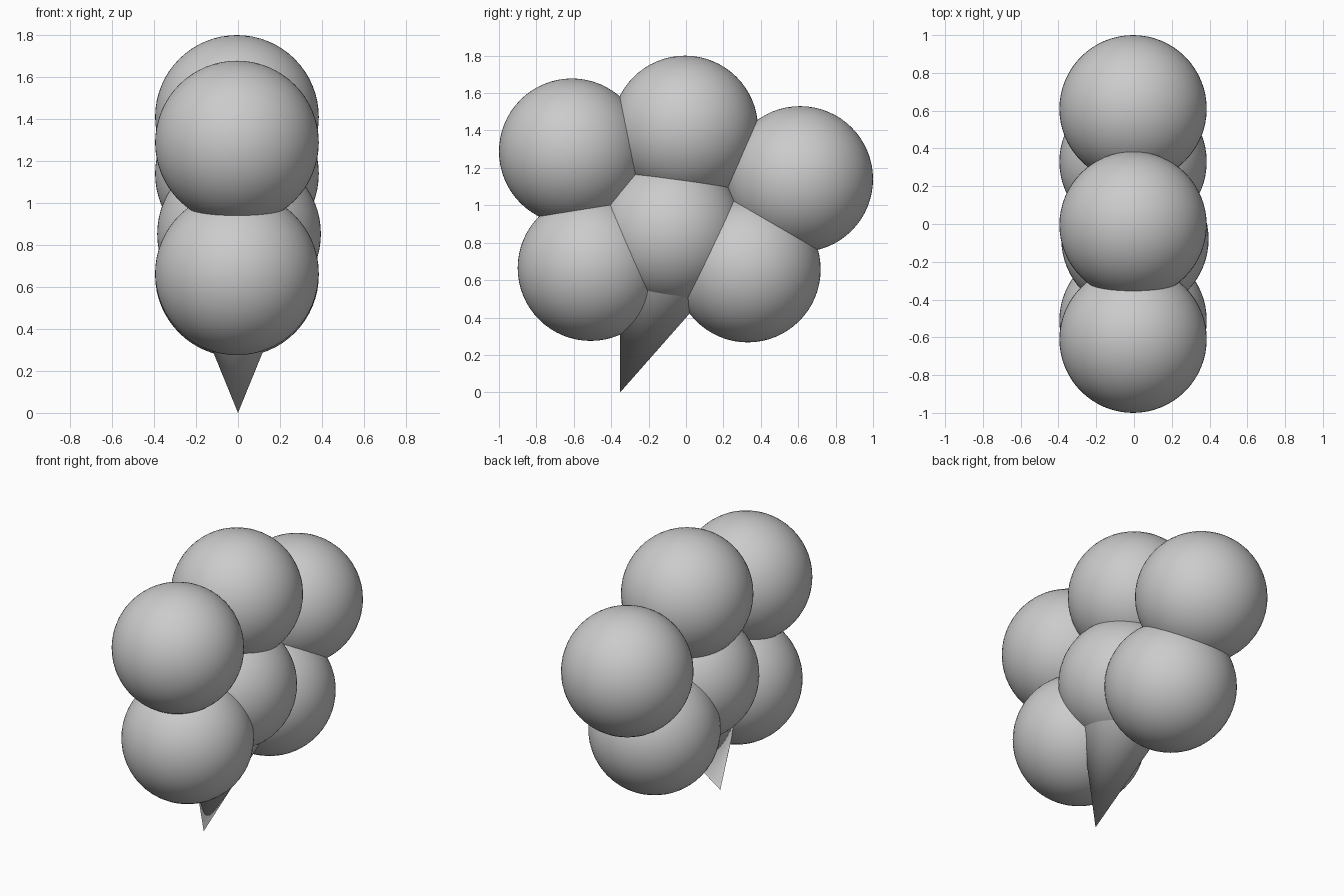
import bpy
import math
from mathutils import Vector

if "Cube" in bpy.data.objects:
    bpy.data.objects.remove(bpy.data.objects["Cube"])

R = 0.39


def smooth(obj):
    for p in obj.data.polygons:
        p.use_smooth = True


def puff(name, x, y, z):
    bpy.ops.mesh.primitive_uv_sphere_add(segments=64, ring_count=32, radius=R, location=(x, y, z))
    obj = bpy.context.object
    obj.name = name
    smooth(obj)


# Cloud puffs: five around one centre puff
puff("puff_top_front", -0.005, -0.61, 1.288)
puff("puff_top_middle", -0.005, -0.005, 1.41)
puff("puff_top_back", -0.005, 0.61, 1.14)
puff("puff_bottom_front", -0.005, -0.51, 0.665)
puff("puff_bottom_back", -0.005, 0.33, 0.657)
puff("puff_centre", 0.005, -0.08, 0.853)

# Pointed tail: cone with its tip on the ground, leaning back into the centre puff
half_angle = math.radians(20.7)
tilt = math.radians(20.7)
length = 0.76
axis = Vector((0, math.sin(tilt), math.cos(tilt)))
tip = Vector((0, -0.352, 0))
bpy.ops.mesh.primitive_cone_add(vertices=64, radius1=0, radius2=length * math.tan(half_angle),
                                depth=length, location=tip + axis * length / 2,
                                rotation=(-tilt, 0, 0))
tail = bpy.context.object
tail.name = "tail"
bpy.ops.object.shade_smooth_by_angle(angle=math.radians(40))
